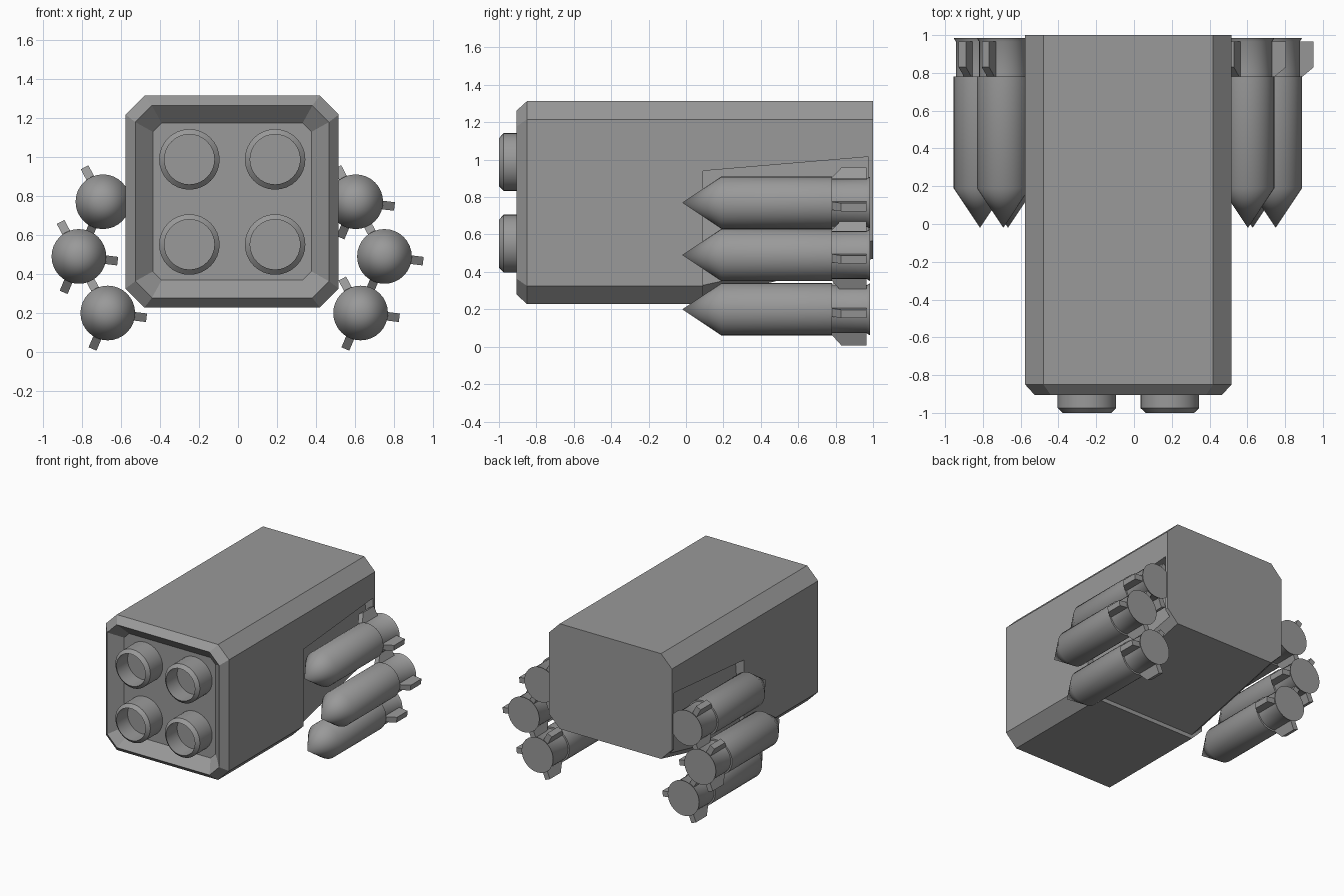
import bpy
import bmesh
import math
from mathutils import Matrix, Vector

if "Cube" in bpy.data.objects:
    bpy.data.objects.remove(bpy.data.objects["Cube"])

grey = bpy.data.materials.new("plain_grey")
grey.use_nodes = True
grey.diffuse_color = (0.32, 0.32, 0.32, 1)
grey.node_tree.nodes["Principled BSDF"].inputs["Base Color"].default_value = grey.diffuse_color

CX = -0.03      # body centre line
HALF = 0.546    # body half width
TOP = 1.313


def loft(name, rings, smooth=None):
    """Skin a list of equal rings, cap both ends."""
    bm = bmesh.new()
    loops = [[bm.verts.new(p) for p in ring] for ring in rings]
    n = len(loops[0])
    for a, b in zip(loops, loops[1:]):
        for i in range(n):
            j = (i + 1) % n
            bm.faces.new((a[i], a[j], b[j], b[i]))
    bm.faces.new(loops[0])
    bm.faces.new(loops[-1])
    bmesh.ops.remove_doubles(bm, verts=bm.verts, dist=1e-5)
    bmesh.ops.recalc_face_normals(bm, faces=bm.faces)
    mesh = bpy.data.meshes.new(name)
    bm.to_mesh(mesh)
    bm.free()
    mesh.materials.append(grey)
    ob = bpy.data.objects.new(name, mesh)
    bpy.context.collection.objects.link(ob)
    if smooth:
        bpy.ops.object.select_all(action='DESELECT')
        ob.select_set(True)
        bpy.context.view_layer.objects.active = ob
        bpy.ops.object.shade_smooth_by_angle(angle=math.radians(smooth))
    return ob


def octagon(y, bottom=0.228, inset=0.0, cut=0.097):
    w, lo, hi = HALF - inset, bottom + inset, TOP - inset
    half = [(w - cut, lo), (w, lo + cut), (w, hi - cut), (w - cut, hi)]
    pts = half + [(-x, z) for x, z in reversed(half)]
    return [Vector((CX + x, y, z)) for x, z in pts]


def lathe(name, profile, x, z, smooth):
    """Turn (y, radius) pairs about an axis along y."""
    n = 32
    rings = [[Vector((x + r * math.cos(math.tau * i / n), y,
                      z + r * math.sin(math.tau * i / n))) for i in range(n)]
             for y, r in profile]
    return loft(name, rings, smooth)


# Chamfered body with dished front and rising rear underside
body = loft("body", [
    octagon(-0.82, inset=0.14, cut=0.045),
    octagon(-0.905, inset=0.05, cut=0.085),
    octagon(-0.85),
    octagon(0.09),
    octagon(0.0901, bottom=0.26),
    octagon(1.0, bottom=0.47),
])

# Sloped side bays, open at the bottom
for s in (-1, 1):
    def bay(y, top):
        pts = [(0.47, top), (0.8, top), (0.8, 0.1), (0.535, 0.1)]
        return [Vector((CX + s * x, y, z)) for x, z in pts]
    cutter = loft("bay_cutter", [bay(0.091, 0.94), bay(0.975, 1.015)])
    cutter.hide_render = True
    mod = body.modifiers.new("bay", 'BOOLEAN')
    mod.operation = 'DIFFERENCE'
    mod.solver = 'EXACT'
    mod.object = cutter
    bpy.context.view_layer.objects.active = body
    bpy.ops.object.modifier_apply(modifier=mod.name)
    bpy.data.objects.remove(cutter)

# Four open front tubes
for x in (-0.249, 0.19):
    for z in (0.987, 0.551):
        lathe("front_tube", [(-0.81, 0.155), (-0.975, 0.155), (-1.0, 0.128),
                             (-0.86, 0.128)], x, z, 30)

# Finned missiles, three on each side
missile = [(-0.02, 0), (0.19, 0.14), (0.78, 0.14), (0.781, 0.128),
           (0.965, 0.128), (0.985, 0.14)]
fin = [(0.78, 0.09), (0.78, 0.14), (0.83, 0.2), (0.965, 0.2), (0.965, 0.09)]
places = [(-0.692, 0.77), (-0.815, 0.49), (-0.667, 0.2),
          (0.603, 0.77), (0.75, 0.49), (0.628, 0.2)]
for x, z in places:
    lathe("missile", missile, x, z, 40)
    for angle in (-7, 118, 247):
        turn = (Matrix.Translation((x, 0, z))
                @ Matrix.Rotation(-math.radians(angle), 4, 'Y'))
        loft("missile_fin", [[turn @ Vector((r, y, t)) for y, r in fin]
                             for t in (-0.022, 0.022)])
